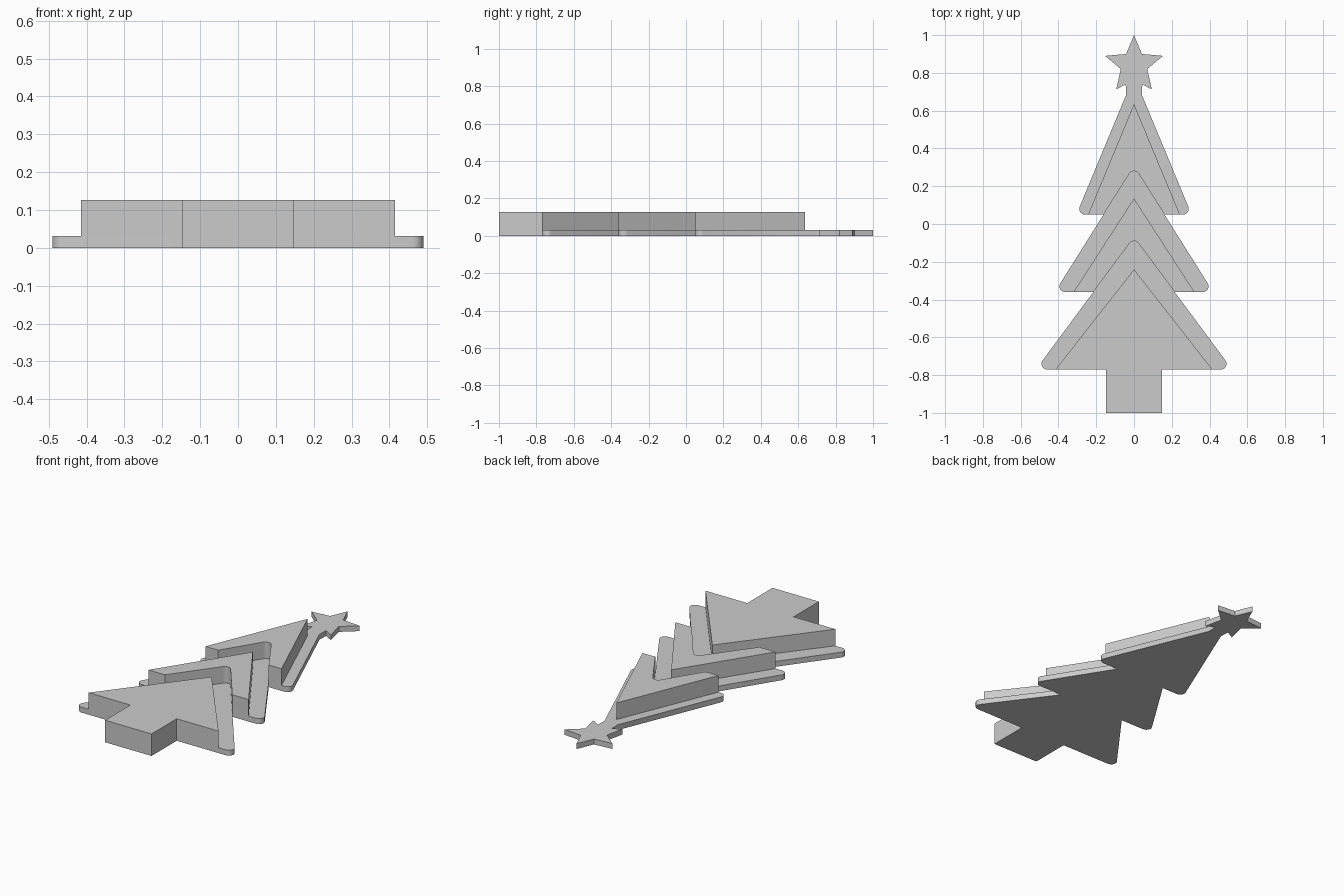
import bpy, bmesh
from math import atan2, hypot, pi, cos, sin, radians

cube = bpy.data.objects.get("Cube")
if cube:
    bpy.data.objects.remove(cube, do_unlink=True)

PLATE, TOP, R = 0.031, 0.127, 0.03   # plate height, relief height, corner radius

grey = bpy.data.materials.new("plain grey")
grey.use_nodes = True
grey.diffuse_color = (0.6, 0.6, 0.6, 1)
grey.node_tree.nodes["Principled BSDF"].inputs["Base Color"].default_value = (0.6, 0.6, 0.6, 1)


def arc(cx, cy, start, end, steps=8):
    angles = [start + (end - start) * i / steps for i in range(steps + 1)]
    return [(cx + R * cos(a), cy + R * sin(a)) for a in angles]


class Tier:
    """Rounded triangle given by its right corner centre and apex centre."""
    def __init__(self, cx, cy, apex):
        self.cx, self.cy, self.apex = cx, cy, apex
        self.base = cy - R
        self.angle = atan2(cx, apex - cy)   # direction the sloping side faces

    def corner(self):
        return arc(self.cx, self.cy, self.angle, -pi / 2)

    def tip(self):
        return arc(0, self.apex, self.angle, pi / 2)

    def side_at(self, y):
        rise = self.apex - self.cy
        return ((self.apex - y) * self.cx + R * hypot(rise, self.cx)) / rise, y


def slab(name, half, z0, z1):
    """Mirror a right-hand outline across x = 0 and extrude it."""
    left = [(-x, y) for x, y in reversed(half) if x > 1e-5]
    right = [(max(x, 0) if x > 1e-5 else 0, y) for x, y in half]
    bm = bmesh.new()
    face = bm.faces.new([bm.verts.new((x, y, z0)) for x, y in right + left])
    grown = bmesh.ops.extrude_face_region(bm, geom=[face], use_keep_orig=True)
    verts = [v for v in grown["geom"] if isinstance(v, bmesh.types.BMVert)]
    bmesh.ops.translate(bm, verts=verts, vec=(0, 0, z1 - z0))
    bmesh.ops.recalc_face_normals(bm, faces=bm.faces)
    mesh = bpy.data.meshes.new(name)
    bm.to_mesh(mesh)
    bm.free()
    mesh.materials.append(grey)
    obj = bpy.data.objects.new(name, mesh)
    bpy.context.collection.objects.link(obj)
    bpy.ops.object.select_all(action="DESELECT")
    obj.select_set(True)
    bpy.context.view_layer.objects.active = obj
    bpy.ops.object.shade_smooth_by_angle(angle=radians(30))
    return obj


upper = Tier(0.26, 0.08, 0.706)
middle = Tier(0.365, -0.33, 0.25)
lower = Tier(0.46, -0.74, -0.12)
trunk = [(0.148, lower.base), (0.148, -1)]

# Thin backing plate: star, stem, three tiers and trunk
star = [(0, 1), (0.042, 0.9), (0.153, 0.89), (0.07, 0.82), (0.094, 0.712), (0.044, 0.74)]
stem = [(0.042, 0.683)]
slab("backing_plate",
     star + stem + upper.corner() + [middle.side_at(upper.base)] + middle.corner()
     + [lower.side_at(middle.base)] + lower.corner() + trunk, 0, PLATE)

# Raised layers, each cut away around the rounded tip of the tier below
slab("upper_branches",
     [(0, 0.635), (0.243, upper.base), middle.side_at(upper.base)] + middle.tip(), PLATE, TOP)
slab("middle_branches",
     [(0, 0.135), (0.32, middle.base), lower.side_at(middle.base)] + lower.tip(), PLATE, TOP)
slab("lower_branches_and_trunk",
     [(0, -0.24), (0.415, lower.base)] + trunk, PLATE, TOP)
